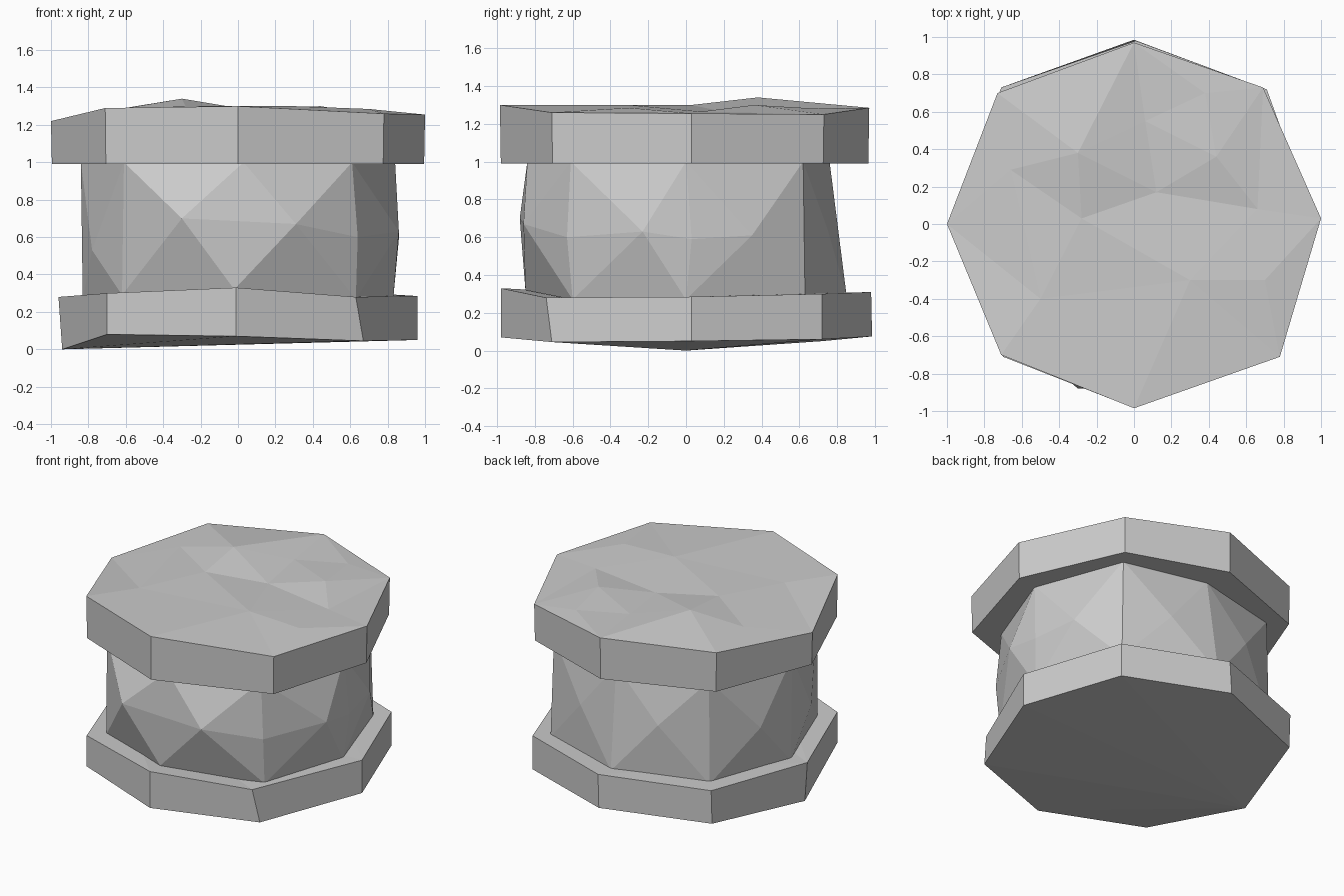
import bpy
import bmesh
from mathutils import Vector
from mathutils.geometry import delaunay_2d_cdt

default_cube = bpy.data.objects.get("Cube")
if default_cube:
    bpy.data.objects.remove(default_cube, do_unlink=True)

stone = bpy.data.materials.new("grey stone")
stone.use_nodes = True
stone_colour = (0.6, 0.6, 0.6, 1.0)
stone.diffuse_color = stone_colour
stone.node_tree.nodes["Principled BSDF"].inputs["Base Color"].default_value = stone_colour


def add_ring(mesh, points):
    return [mesh.verts.new(point) for point in points]


def finish(mesh, name):
    bmesh.ops.recalc_face_normals(mesh, faces=mesh.faces[:])
    data = bpy.data.meshes.new(name)
    mesh.to_mesh(data)
    mesh.free()
    data.materials.append(stone)
    part = bpy.data.objects.new(name, data)
    bpy.context.collection.objects.link(part)
    return part


def build_slab(name, lower, upper, bumps=()):
    """Eight-sided slab whose top is triangulated through its bumps."""
    mesh = bmesh.new()
    bottom = add_ring(mesh, lower)
    top = add_ring(mesh, upper)
    inner = add_ring(mesh, bumps)
    count = len(bottom)
    for i in range(count):
        j = (i + 1) % count
        mesh.faces.new((bottom[i], bottom[j], top[j], top[i]))
    surface = top + inner
    flat = [Vector(vert.co[:2]) for vert in surface]
    rim = [(i, (i + 1) % count) for i in range(count)]
    triangles = delaunay_2d_cdt(flat, rim, [], 1, 0.0001)[2]
    for triangle in triangles:
        mesh.faces.new([surface[i] for i in triangle])
    # Underside, fanned from its lowest corner
    low = min(range(count), key=lambda i: bottom[i].co.z)
    for step in range(1, count - 1):
        mesh.faces.new((bottom[low], bottom[(low + step + 1) % count],
                        bottom[(low + step) % count]))
    return finish(mesh, name)


def build_column(name, lower, upper, chips, corners):
    """Chipped drum: one chip per side, plus a middle point on every corner."""
    mesh = bmesh.new()
    bottom = add_ring(mesh, lower)
    top = add_ring(mesh, upper)
    side = add_ring(mesh, chips)
    count = len(bottom)
    middle = []
    for i in range(count):
        straight = (bottom[i].co + top[i].co) / 2
        across = (side[i].co + side[i - 1].co) / 2
        middle.append(mesh.verts.new(corners.get(i, max(straight, across, key=lambda p: p.xy.length))))
    for i in range(count):
        j = (i + 1) % count
        loop = (bottom[i], bottom[j], middle[j], top[j], top[i], middle[i])
        for k, vert in enumerate(loop):
            mesh.faces.new((side[i], vert, loop[(k + 1) % len(loop)]))
    mesh.faces.new(top)
    mesh.faces.new(bottom[::-1])
    return finish(mesh, name)


# All rings run counter-clockwise, starting at the model's left
build_slab(
    "base_slab",
    [(.96, .03, .05), (.71, .72, .06), (0, .985, .075), (-.71, .72, .05),
     (-.94, 0, 0), (-.7, -.71, .08), (-.01, -.98, .07), (.67, -.71, .045)],
    [(.96, .03, .285), (.71, .72, .30), (.01, .98, .31), (-.71, .73, .29),
     (-.96, 0, .28), (-.7, -.71, .30), (-.01, -.98, .33), (.63, -.74, .28)],
)

build_column(
    "column",
    [(.83, 0, .27), (.63, .63, .28), (0, .85, .29), (-.62, .62, .27),
     (-.83, 0, .26), (-.62, -.6, .29), (-.02, -.85, .32), (.63, -.6, .27)],
    [(.84, 0, 1), (.61, .62, 1), (.02, .76, 1), (-.61, .61, 1),
     (-.84, 0, 1), (-.61, -.61, 1), (.03, -.84, 1), (.61, -.61, 1)],
    [(.8, .35, .61), (.31, .75, .64), (-.31, .76, .66), (-.8, .3, .6),
     (-.78, -.3, .53), (-.3, -.88, .7), (.31, -.86, .67), (.86, -.23, .63)],
    {0: (.86, .03, .59), 7: (.64, -.63, .6)},
)

cap_outline = [(1, .03, 1.255), (.69, .73, 1.25), (0, .97, 1.285), (-.73, .7, 1.27),
               (-1, 0, 1.22), (-.71, -.7, 1.29), (0, -.985, 1.3), (.78, -.71, 1.26)]
cap_bumps = [(-.3, .38, 1.34), (.06, .55, 1.28), (.12, .17, 1.27), (.44, .36, 1.3),
             (-.28, .03, 1.3), (.66, .08, 1.265), (-.66, .29, 1.28), (.38, .7, 1.28),
             (-.5, -.4, 1.29), (.3, -.3, 1.3), (.7, -.3, 1.285)]
build_slab("cap_slab", [(x * .995, y * .995, .99) for x, y, z in cap_outline],
           cap_outline, cap_bumps)
